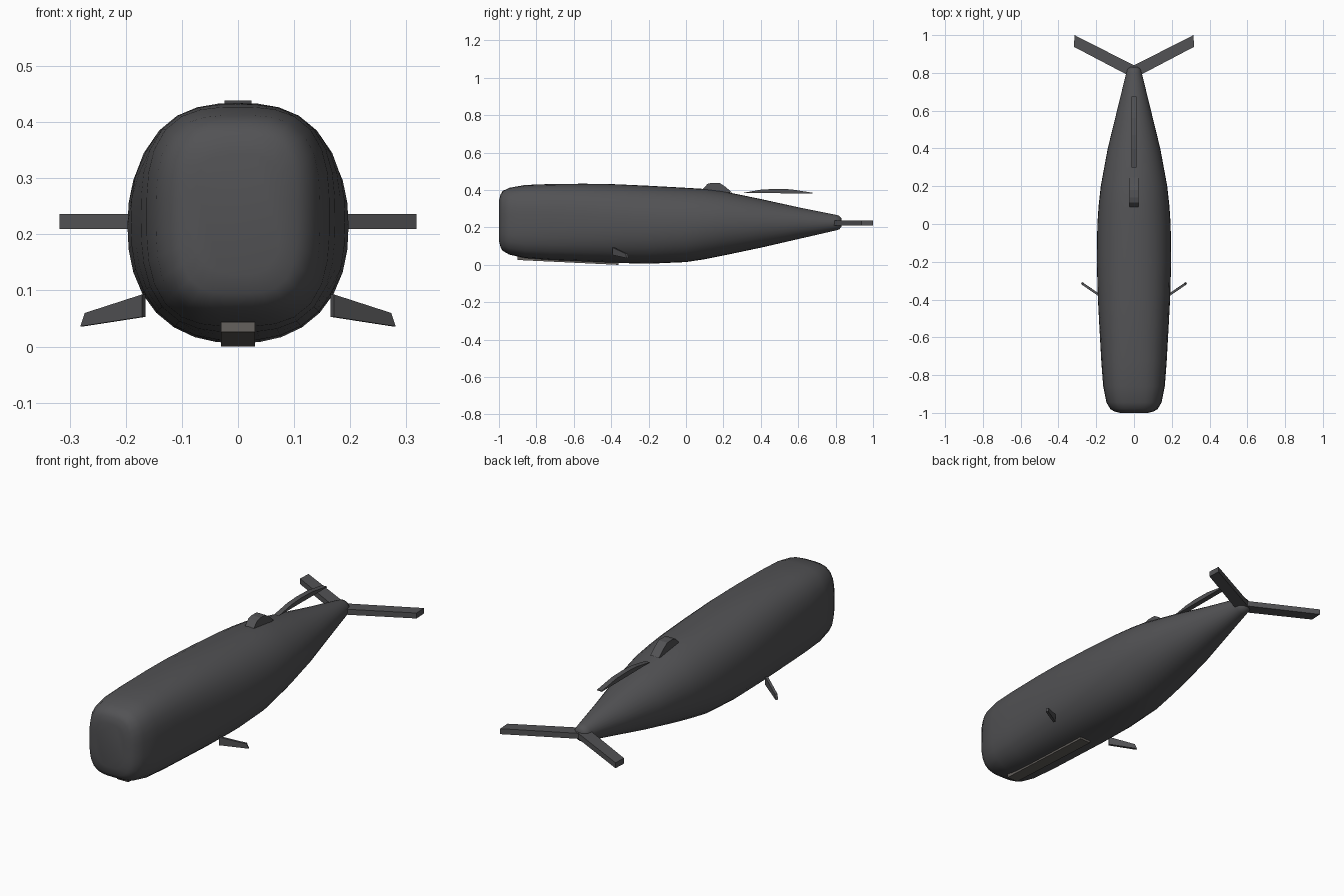
import bpy, math
from mathutils import Vector

if "Cube" in bpy.data.objects:
    bpy.data.objects.remove(bpy.data.objects["Cube"])


def material(name, color):
    m = bpy.data.materials.new(name)
    m.diffuse_color = (*color, 1)
    m.use_nodes = True
    m.node_tree.nodes["Principled BSDF"].inputs["Base Color"].default_value = m.diffuse_color
    return m


SKIN = material("dark_skin", (0.085, 0.085, 0.09))
JAW = material("jaw_skin", (0.13, 0.12, 0.11))


def make(name, verts, faces, mat):
    me = bpy.data.meshes.new(name)
    me.from_pydata(verts, [], faces)
    me.materials.append(mat)
    ob = bpy.data.objects.new(name, me)
    bpy.context.collection.objects.link(ob)
    return ob


def loft(name, rings, mat):
    n = len(rings[0])
    verts = [p for r in rings for p in r]
    faces = [(k * n + i, k * n + (i + 1) % n, (k + 1) * n + (i + 1) % n, (k + 1) * n + i)
             for k in range(len(rings) - 1) for i in range(n)]
    faces += [tuple(range(n))[::-1], tuple(range(len(verts) - n, len(verts)))]
    return make(name, verts, faces, mat)


def plate(name, pts, offset, mat):
    """Flat outline thickened evenly along offset."""
    o = Vector(offset) / 2
    return loft(name, [[Vector(p) + o for p in pts], [Vector(p) - o for p in pts]], mat)


def smooth(ob, angle):
    bpy.ops.object.select_all(action='DESELECT')
    ob.select_set(True)
    bpy.context.view_layer.objects.active = ob
    bpy.ops.object.shade_smooth_by_angle(angle=math.radians(angle))


def section(y, w, bottom, top, power, n=32):
    """Rounded-square cross-section of the body."""
    pts = []
    for i in range(n):
        c, s = math.cos(2 * math.pi * i / n), math.sin(2 * math.pi * i / n)
        r = (abs(c) ** power + abs(s) ** power) ** (-1 / power)
        pts.append((w * r * c, y, (top + bottom) / 2 + (top - bottom) / 2 * r * s))
    return pts


# Body: y, half width, bottom, top, squareness
STATIONS = [
    (-1.0, .075, .13, .345, 3.5), (-.992, .105, .095, .375, 3.5),
    (-.98, .125, .075, .395, 3.4), (-.945, .146, .055, .412, 3.2),
    (-.86, .163, .036, .427, 3.0), (-.73, .173, .026, .432, 2.8),
    (-.55, .183, .018, .434, 2.6), (-.4, .191, .011, .432, 2.45),
    (-.2, .197, .006, .423, 2.3), (0, .194, .015, .412, 2.2),
    (.1, .187, .03, .406, 2.1), (.2, .176, .05, .393, 2.1),
    (.4, .139, .092, .352, 2.05), (.6, .09, .138, .308, 2),
    (.8, .041, .184, .268, 2), (.82, .036, .19, .262, 2), (.832, .02, .205, .247, 2)]
body = loft("body", [section(*s) for s in STATIONS], SKIN)
smooth(body, 50)

# Lower jaw, a narrow wedge under the head
loft("lower_jaw", [[(-.03, y, a), (.03, y, a), (.03, y, b), (-.03, y, b)]
                   for y, a, b in [(-.9, .026, .044), (-.36, 0, .018)]], JAW)

# Tail flukes and pectoral fins
for side, s in (("right", 1), ("left", -1)):
    plate(side + "_fluke",
          [(0, .8, .223), (s * .04, .792, .223), (s * .318, .938, .223),
           (s * .315, 1.0, .223), (0, .84, .223)], (0, 0, .027), SKIN)
    plate(side + "_pectoral_fin",
          [(s * .168, -.388, .053), (s * .168, -.388, .093),
           (s * .27, -.318, .06), (s * .278, -.312, .036)],
          (-s * .006, .011, 0), SKIN)

# Dorsal fin and the ridge behind it
plate("dorsal_fin", [(0, .085, .4), (0, .115, .433), (0, .14, .439), (0, .18, .438),
                     (0, .21, .418), (0, .245, .388), (0, .17, .38)], (.048, 0, 0), SKIN)
plate("dorsal_ridge", [(0, .3, .384), (0, .4, .402), (0, .47, .406), (0, .56, .404),
                       (0, .675, .386), (0, .675, .382)], (.026, 0, 0), SKIN)

# Consistent outward normals on every part
import bmesh
for ob in bpy.context.collection.objects:
    bm = bmesh.new()
    bm.from_mesh(ob.data)
    bmesh.ops.recalc_face_normals(bm, faces=bm.faces)
    bm.to_mesh(ob.data)
    bm.free()
